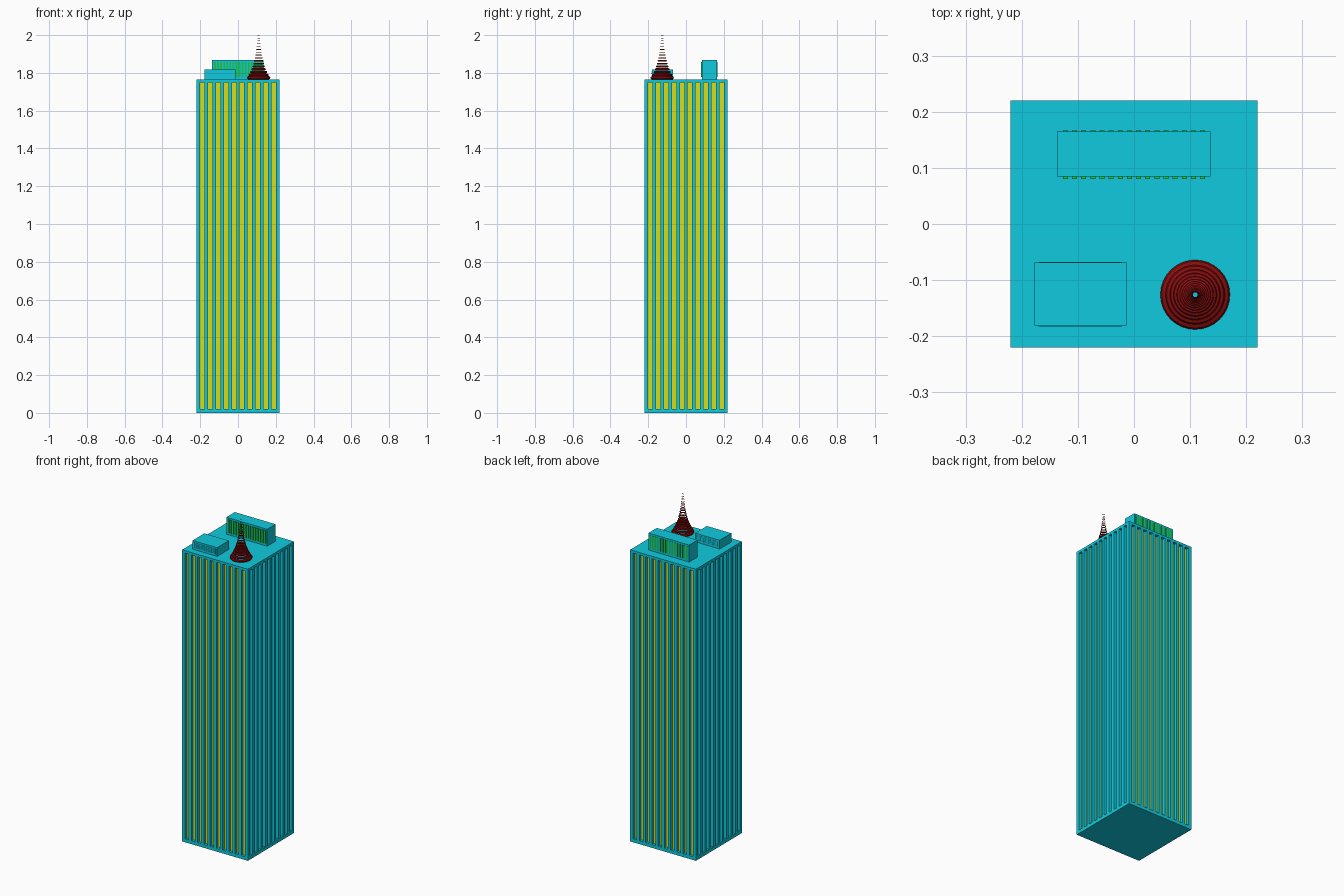
import bpy, bmesh
from math import pi
from mathutils import Matrix, Vector

if "Cube" in bpy.data.objects:
    bpy.data.objects.remove(bpy.data.objects["Cube"])

W, H = 0.22, 1.765      # tower half width and roof height
ROOF = H


def material(name, rgb):
    m = bpy.data.materials.new(name)
    m.diffuse_color = (*rgb, 1)
    m.use_nodes = True
    m.node_tree.nodes["Principled BSDF"].inputs["Base Color"].default_value = m.diffuse_color
    return m


CYAN = material("cyan", (0.005, 0.60, 0.74))
YELLOW = material("yellow", (0.69, 0.74, 0.01))
GREEN = material("green", (0.01, 0.58, 0.05))
RED = material("dark_red", (0.25, 0.004, 0.004))


def finish(name, bm, *mats):
    bmesh.ops.recalc_face_normals(bm, faces=bm.faces)
    me = bpy.data.meshes.new(name)
    bm.to_mesh(me)
    bm.free()
    for m in mats:
        me.materials.append(m)
    ob = bpy.data.objects.new(name, me)
    bpy.context.collection.objects.link(ob)
    return ob


def add_box(bm, x0, x1, y0, y1, z0, z1):
    mat = Matrix.Translation(((x0 + x1) / 2, (y0 + y1) / 2, (z0 + z1) / 2))
    mat = mat @ Matrix.Diagonal((x1 - x0, y1 - y0, z1 - z0, 1))
    bmesh.ops.create_cube(bm, size=1, matrix=mat)


# Tower: four walls with ten deep window grooves each, plus roof and underside
bm = bmesh.new()
PITCH, STRIP, DEPTH = 0.0418, 0.024, 0.018
xs = [-W]
for i in range(10):
    c = (i - 4.5) * PITCH
    xs += [c - STRIP / 2, c + STRIP / 2]
xs.append(W)
zs = [0, 0.02, H - 0.015, H]
windows = []
for side in range(4):
    rot = Matrix.Rotation(side * pi / 2, 3, 'Z')
    grid = [[bm.verts.new(rot @ Vector((x, -W, z))) for x in xs] for z in zs]
    for r in range(3):
        for c in range(len(xs) - 1):
            f = bm.faces.new((grid[r][c], grid[r][c + 1],
                              grid[r + 1][c + 1], grid[r + 1][c]))
            if r == 1 and c % 2 == 1:
                windows.append(f)
bm.normal_update()
bmesh.ops.inset_individual(bm, faces=windows, thickness=0, depth=-DEPTH)
for f in windows:
    f.material_index = 1
bmesh.ops.remove_doubles(bm, verts=bm.verts, dist=1e-5)
for z in (0, H):
    rim = [e for e in bm.edges if e.is_boundary
           and all(abs(v.co.z - z) < 1e-4 for v in e.verts)]
    bmesh.ops.contextual_create(bm, geom=rim)
finish("tower", bm, CYAN, YELLOW)

# Long roof unit with vertical fins on front and back
bm = bmesh.new()
add_box(bm, -0.137, 0.136, 0.085, 0.165, ROOF, 1.868)
finish("long_roof_unit", bm, CYAN)
bm = bmesh.new()
for i in range(16):
    x = (i - 7.5) * 0.0163
    add_box(bm, x - 0.0045, x + 0.0045, 0.080, 0.167, 1.778, 1.858)
finish("roof_unit_fins", bm, GREEN)

# Low roof unit with louvre slats on front and back
bm = bmesh.new()
add_box(bm, -0.177, -0.013, -0.181, -0.069, ROOF, 1.818)
finish("low_roof_unit", bm, CYAN)
bm = bmesh.new()
for i in range(4):
    z = 1.776 + i * 0.009
    add_box(bm, -0.170, -0.021, -0.183, -0.068, z, z + 0.005)
finish("low_unit_louvres", bm, CYAN)

# Antenna: tapering stack of rings
N = 16
for i in range(N):
    s = 0.855 ** i
    z = 1.774 + (1.999 - 1.774) * i / (N - 1)
    bpy.ops.mesh.primitive_torus_add(
        location=(0.109, -0.126, z), major_segments=32, minor_segments=8,
        major_radius=0.053 * s, minor_radius=0.009 * s)
    ring = bpy.context.object
    ring.name = f"antenna_ring_{i + 1}"
    ring.data.materials.append(RED)
    bpy.ops.object.shade_smooth_by_angle()
